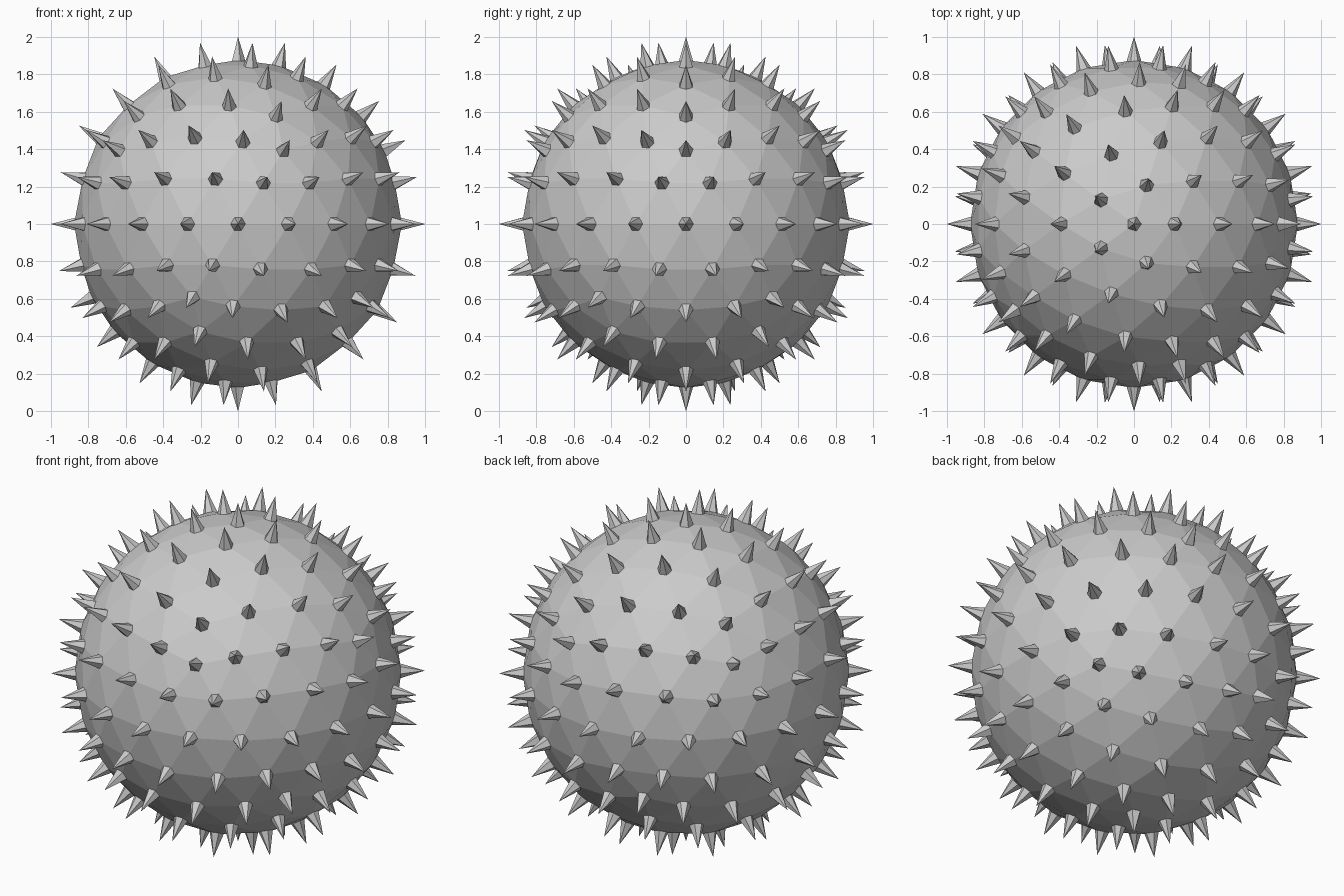
import bpy
import bmesh

BODY_RADIUS = 0.875
TIP_RADIUS = 1.0
SPIKE_BASE = 0.04

cube = bpy.data.objects.get("Cube")
if cube:
    bpy.data.objects.remove(cube, do_unlink=True)

# Single grey for the whole ball
grey = bpy.data.materials.new("light grey")
grey.use_nodes = True
colour = (0.6, 0.6, 0.6, 1.0)
grey.diffuse_color = colour
grey.node_tree.nodes["Principled BSDF"].inputs["Base Color"].default_value = colour

# Faceted ball
bm = bmesh.new()
bmesh.ops.create_icosphere(bm, subdivisions=3, radius=BODY_RADIUS)

# Cut a small polygon at every corner, which becomes the base of a spike
bmesh.ops.bevel(bm, geom=bm.verts[:], offset=SPIKE_BASE, offset_type='OFFSET',
                segments=1, profile=0.5, affect='VERTICES')
bases = [f for f in bm.faces if f.calc_area() < 4 * SPIKE_BASE ** 2]

# Pull the middle of each base out to a sharp tip
tips = bmesh.ops.poke(bm, faces=bases)["verts"]
for tip in tips:
    tip.co = tip.co.normalized() * TIP_RADIUS

bmesh.ops.recalc_face_normals(bm, faces=bm.faces[:])
mesh = bpy.data.meshes.new("spiked_ball")
bm.to_mesh(mesh)
bm.free()
mesh.materials.append(grey)

ball = bpy.data.objects.new("spiked_ball", mesh)
ball.location.z = TIP_RADIUS
bpy.context.collection.objects.link(ball)
